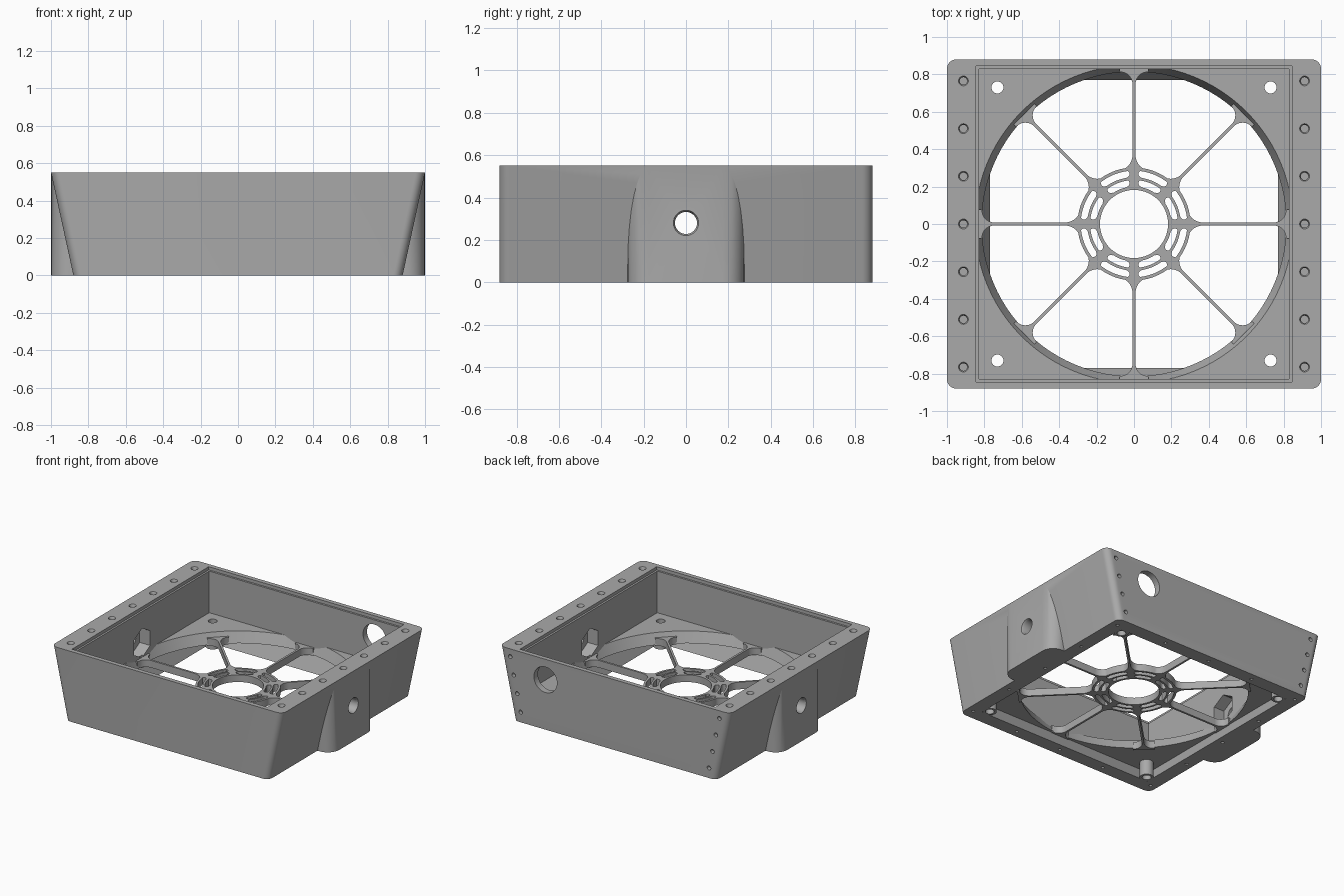
import bpy, bmesh, math

if "Cube" in bpy.data.objects:
    bpy.data.objects.remove(bpy.data.objects["Cube"])

mat = bpy.data.materials.new("plain grey")
mat.diffuse_color = (0.4, 0.4, 0.4, 1)
mat.use_nodes = True
mat.node_tree.nodes["Principled BSDF"].inputs["Base Color"].default_value = mat.diffuse_color


def loft(name, rings):
    """Closed solid through rings of 3D points."""
    bm = bmesh.new()
    vs = [[bm.verts.new(p) for p in ring] for ring in rings]
    n = len(vs[0])
    for a, b in zip(vs, vs[1:]):
        for i in range(n):
            j = (i + 1) % n
            bm.faces.new((a[i], a[j], b[j], b[i]))
    bm.faces.new(vs[0][::-1])
    bm.faces.new(vs[-1])
    bmesh.ops.recalc_face_normals(bm, faces=bm.faces)
    me = bpy.data.meshes.new(name)
    bm.to_mesh(me)
    bm.free()
    ob = bpy.data.objects.new(name, me)
    bpy.context.collection.objects.link(ob)
    me.materials.append(mat)
    return ob


def rod(axis, c, stations, n=32, spin=0.0):
    """Round or n-sided solid on an axis; stations are (position, radius)."""
    rings = []
    for t, r in stations:
        ring = []
        for i in range(n):
            a = math.tau * i / n + spin
            u, v = c[0] + r * math.cos(a), c[1] + r * math.sin(a)
            ring.append({"x": (t, u, v), "y": (u, t, v), "z": (u, v, t)}[axis])
        rings.append(ring)
    return loft("cutter", rings)


def rrect(hx, hy, z, r, n=8):
    """Rounded rectangle ring."""
    pts = []
    for k, (sx, sy) in enumerate([(1, 1), (-1, 1), (-1, -1), (1, -1)]):
        for i in range(n + 1):
            a = math.pi / 2 * (k + i / n)
            pts.append((sx * (hx - r) + r * math.cos(a), sy * (hy - r) + r * math.sin(a), z))
    return pts


def rect(h, z):
    return [(h, h, z), (-h, h, z), (-h, -h, z), (h, -h, z)]


def combine(ob, others, op):
    for o in others:
        m = ob.modifiers.new("cut", "BOOLEAN")
        m.operation, m.solver, m.object = op, "EXACT", o
        bpy.context.view_layer.objects.active = ob
        bpy.ops.object.modifier_apply(modifier=m.name)
        bpy.data.objects.remove(o)


def smooth(ob):
    bpy.ops.object.select_all(action="DESELECT")
    ob.select_set(True)
    bpy.context.view_layer.objects.active = ob
    bpy.ops.object.shade_smooth_by_angle(angle=math.radians(30))


H = 0.55
FLOOR, UNDER = 0.20, 0.12

# Flared outer housing with a straight boss across both sides
housing = loft("housing", [rrect(0.88, 0.88, 0, 0.05), rrect(1.0, 0.88, H, 0.05)])
combine(housing, [loft("boss", [rrect(0.999, 0.275, 0, 0.1), rrect(0.999, 0.275, H - 0.003, 0.1)])], "UNION")

# Main cavity with lid ledge, and tapered recess underneath
combine(housing, [
    loft("cutter", [rect(0.83, UNDER), rect(0.83, 0.6)]),
    loft("cutter", [rect(0.845, H - 0.025), rect(0.845, 0.6)]),
    loft("cutter", [rect(0.765, -0.01), rect(0.83, UNDER + 0.002)]),
], "DIFFERENCE")

cuts = []
for s in (-1, 1):
    # Side bolt holes with hexagonal nut pockets inside
    cuts.append(rod("x", (0, 0.28), [(s * 0.8, 0.052), (s * 0.985, 0.052), (s * 1.01, 0.066)]))
    cuts.append(rod("x", (0, 0.28), [(s * 0.8, 0.115), (s * 0.92, 0.115)], 6, math.pi / 2))
    # Lid screw holes along the top flanges
    for i in range(-3, 4):
        cuts.append(rod("z", (s * 0.912, i * 0.255), [(H - 0.1, 0.02), (H - 0.012, 0.02), (H + 0.01, 0.032)], 20))
    # Screw holes in the back wall following the flare
    for i in range(4):
        cuts.append(rod("y", (s * (0.905 - 0.03 * i), 0.49 - 0.137 * i), [(0.85, 0.016), (0.9, 0.016)], 16))
    # Small holes in the bottom rim
    for i in range(-2, 3):
        cuts.append(rod("z", (s * 0.825, i * 0.4), [(-0.02, 0.012), (0.06, 0.012)], 12))
        if abs(i) < 2:
            cuts.append(rod("z", (i * 0.4, s * 0.825), [(-0.02, 0.012), (0.06, 0.012)], 12))
# Cable hole in the back wall
cuts.append(rod("y", (0.6, 0.39), [(0.8, 0.1), (0.95, 0.1)], 40))
combine(housing, cuts, "DIFFERENCE")
smooth(housing)

# Floor plate with conical fan opening and four mounting holes
floor = loft("floor_plate", [rect(0.84, UNDER), rect(0.84, FLOOR)])
slope = 0.035 / (FLOOR - UNDER)
corners = [(0.73 * a, 0.73 * b) for a in (-1, 1) for b in (-1, 1)]
cuts = [rod("z", (0, 0), [(UNDER - 0.02, 0.815 - 0.02 * slope), (FLOOR + 0.02, 0.85 + 0.02 * slope)], 96)]
cuts += [rod("z", c, [(0, 0.032), (0.3, 0.032)], 24) for c in corners]
combine(floor, cuts, "DIFFERENCE")
smooth(floor)

# Tubular posts under the mounting holes
for c in corners:
    post = rod("z", c, [(0, 0.05), (UNDER + 0.01, 0.05)], 24)
    post.name = "mounting_post"
    combine(post, [rod("z", c, [(-0.1, 0.032), (0.3, 0.032)], 24)], "DIFFERENCE")
    smooth(post)

# Finger guard: three hub rings and eight flared spokes
G0, G1 = 0.112, 0.168


def ring(r_in, r_out):
    ob = rod("z", (0, 0), [(G0, r_out), (G1, r_out)], 96)
    combine(ob, [rod("z", (0, 0), [(0, r_in), (0.3, r_in)], 96)], "DIFFERENCE")
    return ob


def arc(u):
    return 1 - math.sqrt(max(0, 1 - u * u))


def half_width(r):
    if r < 0.29:
        mid = 0.2175 if r < 0.2425 else 0.2675
        return 0.024 + 0.015 * arc(min(1, abs(r - mid) / 0.0175))
    if r < 0.37:
        return 0.008 + 0.07 * arc((0.37 - r) / 0.08)
    if r > 0.745:
        return 0.008 + 0.07 * arc(min(1, (r - 0.745) / 0.07))
    return 0.008


stops = [0.19 + 0.1 * i / 24 for i in range(24)] + [0.295 + 0.075 * i / 10 for i in range(11)]
stops += [0.745 + 0.07 * i / 10 for i in range(11)] + [0.83]
outline = [(r, half_width(r)) for r in stops] + [(r, -half_width(r)) for r in reversed(stops)]
guard = ring(0.182, 0.2)
guard.name = "finger_guard"
parts = [ring(0.235, 0.25), ring(0.285, 0.302)]
for k in range(8):
    c, s = math.cos(k * math.pi / 4), math.sin(k * math.pi / 4)
    parts.append(loft("spoke", [[(x * c - y * s, x * s + y * c, z) for x, y in outline] for z in (G0, G1)]))
combine(guard, parts, "UNION")
smooth(guard)
